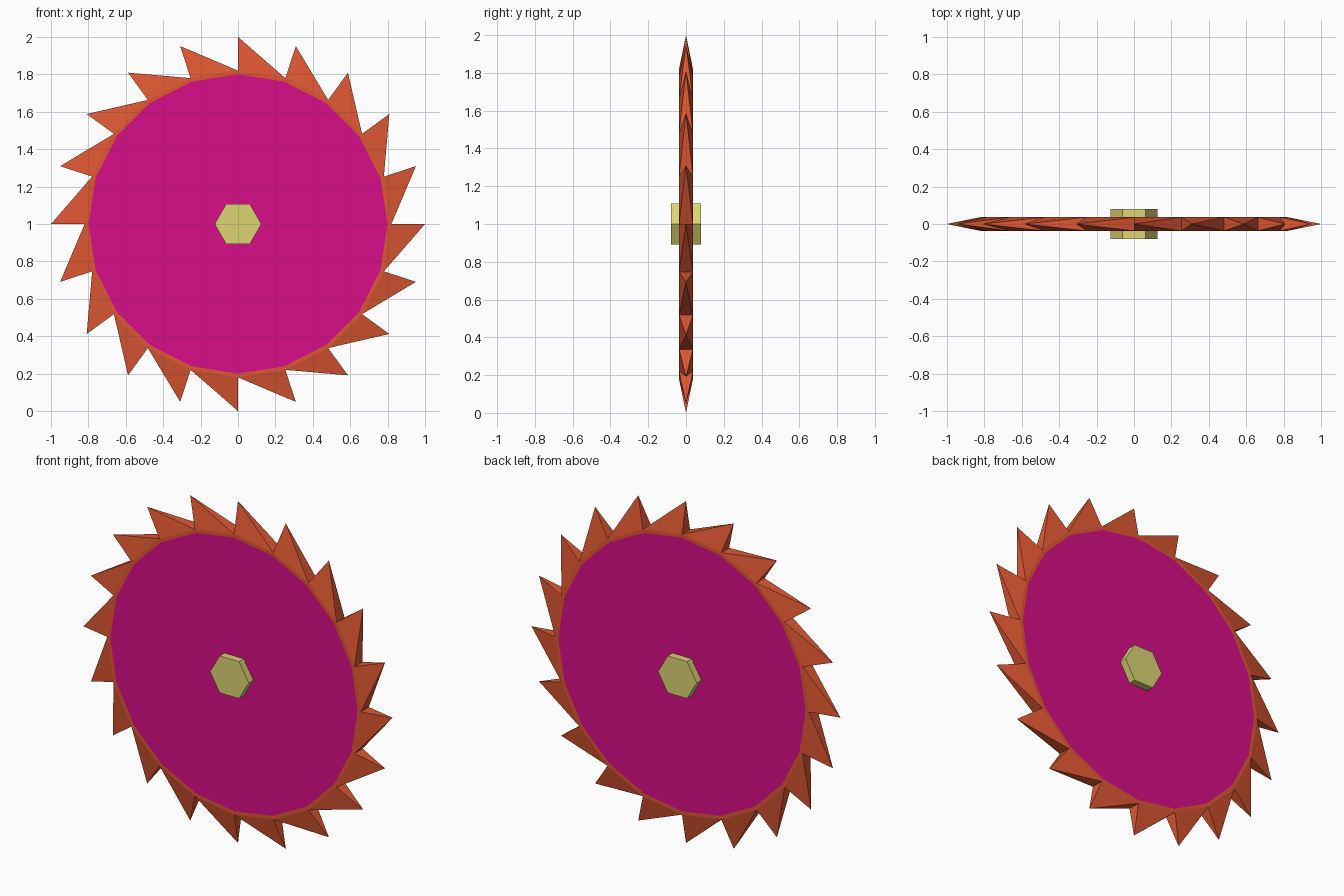
import bpy, bmesh, math

if "Cube" in bpy.data.objects:
    bpy.data.objects.remove(bpy.data.objects["Cube"])

TEETH, RIM_R, PANEL_R, TIP_R, HALF = 20, 0.82, 0.80, 1.0, 0.037
CZ = 1.0  # height of the axle


def material(name, rgb):
    m = bpy.data.materials.new(name)
    lin = [((c / 255 + 0.055) / 1.055) ** 2.4 if c > 10 else c / 255 / 12.92 for c in rgb]
    m.diffuse_color = (*lin, 1)
    m.use_nodes = True
    m.node_tree.nodes["Principled BSDF"].inputs["Base Color"].default_value = m.diffuse_color
    return m


def point(r, deg, y):
    a = math.radians(deg)
    return (r * math.cos(a), y, CZ + r * math.sin(a))


def finish(name, bm, mats):
    bmesh.ops.recalc_face_normals(bm, faces=bm.faces)
    me = bpy.data.meshes.new(name)
    bm.to_mesh(me)
    bm.free()
    for m in mats:
        me.materials.append(m)
    ob = bpy.data.objects.new(name, me)
    bpy.context.collection.objects.link(ob)
    return ob


orange = material("orange_red", (222, 87, 50))
magenta = material("magenta", (216, 14, 136))
brass = material("pale_yellow", (221, 213, 115))

# Saw blade: flat rim with magenta side panels and one slanted pyramid tooth per side
bm = bmesh.new()
step = 360 / TEETH


def ring(r, y):
    return [bm.verts.new(point(r, -i * step, y)) for i in range(TEETH)]


front, back = ring(RIM_R, -HALF), ring(RIM_R, HALF)
tips = ring(TIP_R, 0)
for rim, y in ((front, -HALF), (back, HALF)):
    panel = ring(PANEL_R, y)
    bm.faces.new(panel).material_index = 1
    for i in range(TEETH):
        j = (i + 1) % TEETH
        bm.faces.new((rim[i], rim[j], panel[j], panel[i]))
        bm.faces.new((rim[i], rim[j], tips[i]))      # tooth side
for i in range(TEETH):
    j = (i + 1) % TEETH
    bm.faces.new((front[i], back[i], tips[i]))       # radial cutting face
    bm.faces.new((front[j], back[j], tips[i]))       # sloping tooth back
finish("saw_blade", bm, [orange, magenta])

# Hexagonal hub through the centre
bm = bmesh.new()
ends = [[bm.verts.new(point(0.125, i * 60, y)) for i in range(6)] for y in (-0.08, 0.08)]
for e in ends:
    bm.faces.new(e)
for i in range(6):
    j = (i + 1) % 6
    bm.faces.new((ends[0][i], ends[0][j], ends[1][j], ends[1][i]))
finish("hub_nut", bm, [brass])
